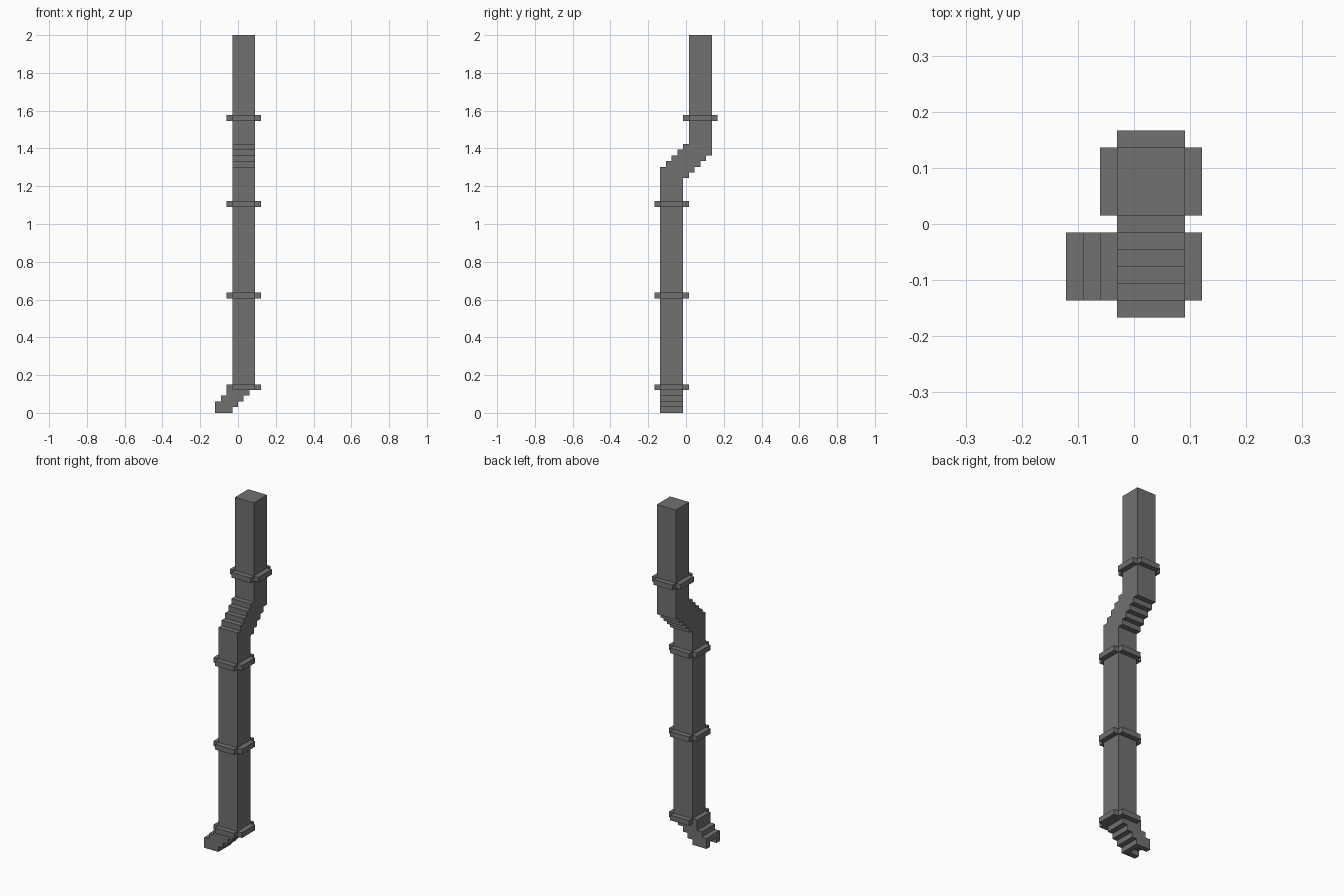
import bpy, bmesh
from mathutils import Vector

if "Cube" in bpy.data.objects:
    bpy.data.objects.remove(bpy.data.objects["Cube"])

U = 2 / 66  # block size: the model is 66 blocks tall

grey = bpy.data.materials.new("dark grey metal")
grey.diffuse_color = (0.165, 0.165, 0.165, 1)
grey.use_nodes = True
grey.node_tree.nodes["Principled BSDF"].inputs["Base Color"].default_value = grey.diffuse_color


def extrude(name, points, axis, start, end):
    """Extrude a 2D outline (in blocks) along an axis from start to end."""
    def place(a, b):
        return {"x": (start, a, b), "y": (a, start, b), "z": (a, b, start)}[axis]
    bm = bmesh.new()
    face = bm.faces.new([bm.verts.new(Vector(place(*p)) * U) for p in points])
    moved = bmesh.ops.extrude_face_region(bm, geom=[face])["geom"]
    offset = Vector([(end - start) * U if c == axis else 0 for c in "xyz"])
    bmesh.ops.translate(bm, vec=offset,
                        verts=[v for v in moved if isinstance(v, bmesh.types.BMVert)])
    bmesh.ops.recalc_face_normals(bm, faces=bm.faces)
    mesh = bpy.data.meshes.new(name)
    bm.to_mesh(mesh)
    bm.free()
    mesh.materials.append(grey)
    obj = bpy.data.objects.new(name, mesh)
    bpy.context.collection.objects.link(obj)
    return obj


def stairs(a, z, count):
    """Staircase points rising one block per step."""
    pts = []
    for i in range(count):
        pts += [(a + i, z + i), (a + i + 1, z + i)]
    return pts


# Main pipe with the stepped jog towards the wall
back = [(-0.5, 4.5)] + stairs(-0.5, 41, 5) + [(4.5, 66)]
front = stairs(-4.5, 43, 5) + [(0.5, 66)]
extrude("downpipe", back + front[::-1] + [(-4.5, 4.5)], "x", -1, 3)

# Stepped outlet at the bottom
under = [(-1, 0)] + stairs(-1, 1, 3) + [(2, 4)]
over = [(-4, 0), (-4, 2), (-3, 2), (-3, 3), (-2, 3), (-2, 4)]
outlet = extrude("outlet", under + over[::-1], "y", -4.5, -0.5)

# Opening in the outlet mouth
cutter = extrude("outlet_cutter", [(-5, -1), (-2, -1), (-2, 1), (-5, 1)], "y", -3.5, -1.5)
cutter.hide_render = True
cutter.hide_viewport = True
cut = outlet.modifiers.new("opening", "BOOLEAN")
cut.operation = "DIFFERENCE"
cut.solver = "EXACT"
cut.object = cutter

# Clamp bands: pipe section with one-block flanges, open at the corners
for i, (y, z) in enumerate([(-2.5, 4), (-2.5, 20), (-2.5, 36), (2.5, 51)]):
    plus = [(-2, -2), (-2, -3), (2, -3), (2, -2), (3, -2), (3, 2),
            (2, 2), (2, 3), (-2, 3), (-2, 2), (-3, 2), (-3, -2)]
    extrude(f"clamp_band_{i + 1}", [(a + 1, b + y) for a, b in plus], "z", z, z + 1)
